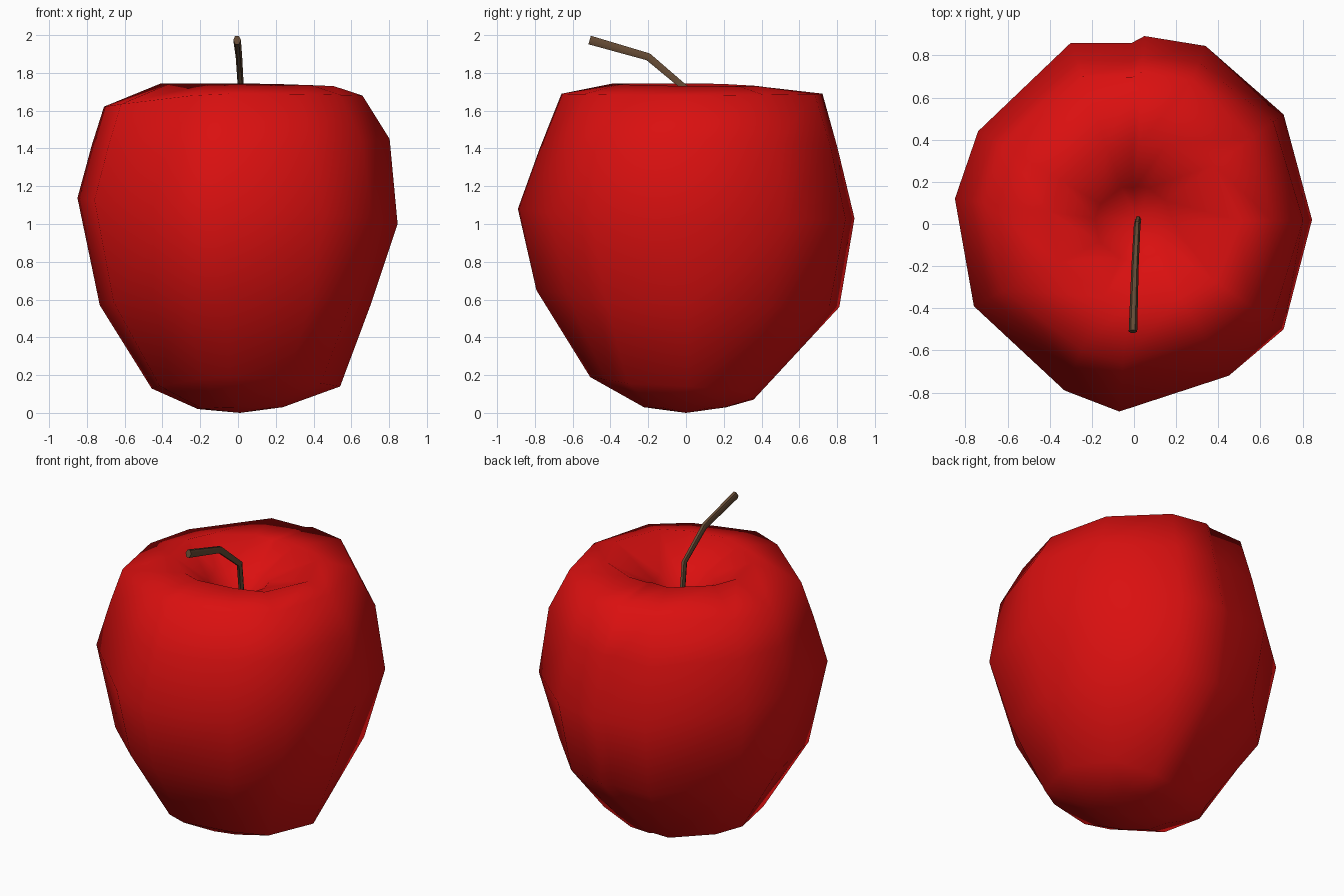
import bpy, bmesh, math
from mathutils import Vector

if "Cube" in bpy.data.objects:
    bpy.data.objects.remove(bpy.data.objects["Cube"])


def material(name, rgb):
    m = bpy.data.materials.new(name)
    m.diffuse_color = (*rgb, 1)
    m.use_nodes = True
    m.node_tree.nodes["Principled BSDF"].inputs["Base Color"].default_value = m.diffuse_color
    return m


def finish(name, bm, mat):
    bmesh.ops.recalc_face_normals(bm, faces=bm.faces)
    me = bpy.data.meshes.new(name)
    bm.to_mesh(me)
    bm.free()
    me.materials.append(mat)
    for p in me.polygons:
        p.use_smooth = True
    ob = bpy.data.objects.new(name, me)
    bpy.context.collection.objects.link(ob)
    return ob


def bridge(bm, rings):
    for a, b in zip(rings, rings[1:]):
        n = len(a)
        for i in range(n):
            j = (i + 1) % n
            bm.faces.new((a[i], a[j], b[j], b[i]))


red = material("apple red", (0.70, 0.005, 0.005))
brown = material("stem brown", (0.13, 0.07, 0.035))

# Apple flesh: an uneven plan outline, with a slight fold at the back
outline = [(.845, .02), (.71, .52), (.34, .845), (.05, .892), (-.01, .86),
           (-.3, .86), (-.74, .44), (-.85, .12), (-.76, -.39), (-.33, -.79),
           (-.07, -.89), (.45, -.72), (.71, -.5)]
# Each level: (radius factor, height) towards right, back, left and front
levels = [
    [(.28, .03), (.24, .03), (.25, .02), (.25, .03)],
    [(.64, .14), (.40, .07), (.54, .13), (.57, .19)],
    [(.83, .57), (.91, .56), (.86, .57), (.89, .65)],
    [(1.0, 1.0), (1.0, 1.03), (1.0, 1.14), (1.0, 1.08)],
    [(.95, 1.45), (.90, 1.40), (.91, 1.42), (.87, 1.40)],
    [(.78, 1.68), (.81, 1.69), (.835, 1.62), (.74, 1.69)],
    [(.60, 1.73), (.42, 1.73), (.48, 1.745), (.43, 1.745)],
    [(.22, 1.60), (.20, 1.58), (.22, 1.61), (.20, 1.60)],
]
bm = bmesh.new()
rings = []
for level in levels:
    ring = []
    for x, y in outline:
        a = (math.atan2(y, x) % math.tau) / (math.pi / 2)
        k = int(a) % 4
        t = math.sin((a - int(a)) * math.pi / 2) ** 2
        (r0, z0), (r1, z1) = level[k], level[(k + 1) % 4]
        r, z = r0 + (r1 - r0) * t, z0 + (z1 - z0) * t
        ring.append(bm.verts.new((x * r, y * r, z)))
    rings.append(ring)
bridge(bm, rings)
# Bottom point and bottom of the stem hollow
for ring, co in ((rings[0], (.01, 0, 0)), (rings[-1], (.02, .02, 1.44))):
    tip = bm.verts.new(co)
    for i in range(len(ring)):
        bm.faces.new((ring[i], ring[(i + 1) % len(ring)], tip))
finish("apple_flesh", bm, red)

# Stem: tapered tube rising from the hollow and bending to the front
path = [Vector(p) for p in ((.02, .02, 1.42), (.015, -.005, 1.72),
                            (.005, -.20, 1.885), (-.005, -.51, 1.974))]
radii = [.02, .021, .023, .027]
bm = bmesh.new()
rings = []
for i, (p, r) in enumerate(zip(path, radii)):
    d = (path[min(i + 1, 3)] - path[max(i - 1, 0)]).normalized()
    side = Vector((1, 0, 0))
    up = d.cross(side).normalized()
    rings.append([bm.verts.new(p + r * (.75 * math.cos(k * math.tau / 6) * side
                                        + math.sin(k * math.tau / 6) * up))
                  for k in range(6)])
bridge(bm, rings)
bm.faces.new(rings[0])
bm.faces.new(rings[-1])
stem = finish("stem", bm, brown)
bpy.context.view_layer.objects.active = stem
stem.select_set(True)
bpy.ops.object.shade_smooth_by_angle(angle=math.radians(62))
